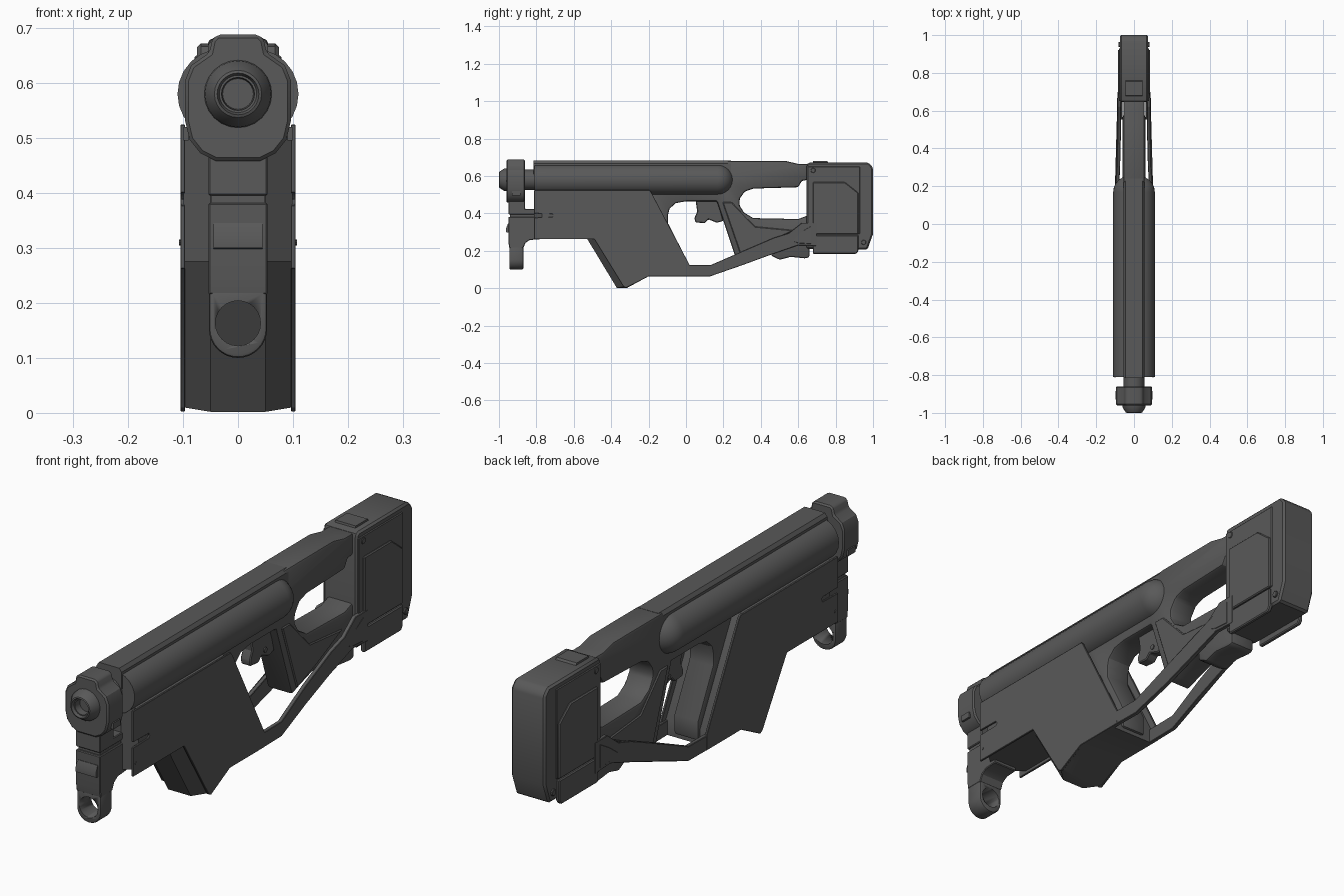
import bpy, bmesh
from math import sin, cos, pi, radians

dark = bpy.data.materials.new("dark_grey")
dark.diffuse_color = (0.1, 0.1, 0.1, 1)


def loft(name, axis, sections, bevel=0.0, segs=1):
    """Skin matching 2D outlines placed at positions along x (outline y,z) or y (outline x,z)."""
    bm = bmesh.new()
    loops = []
    for pos, pts in sections:
        loops.append([bm.verts.new((pos, a, b) if axis == 'x' else (a, pos, b)) for a, b in pts])
    n = len(loops[0])
    for p, q in zip(loops, loops[1:]):
        for i in range(n):
            j = (i + 1) % n
            bm.faces.new((p[i], p[j], q[j], q[i]))
    bm.faces.new(loops[0])
    bm.faces.new(loops[-1])
    bmesh.ops.recalc_face_normals(bm, faces=bm.faces)
    me = bpy.data.meshes.new(name)
    bm.to_mesh(me)
    bm.free()
    me.materials.append(dark)
    ob = bpy.data.objects.new(name, me)
    bpy.context.collection.objects.link(ob)
    bpy.ops.object.select_all(action='DESELECT')
    ob.select_set(True)
    bpy.context.view_layer.objects.active = ob
    if bevel:
        m = ob.modifiers.new("bevel", 'BEVEL')
        m.width, m.segments, m.limit_method = bevel, segs, 'ANGLE'
        m.angle_limit = radians(35)
        bpy.ops.object.modifier_apply(modifier=m.name)
    bpy.ops.object.shade_smooth_by_angle(angle=radians(30))
    return ob


def prism(name, axis, lo, hi, pts, bevel=0.0, segs=1):
    return loft(name, axis, [(lo, pts), (hi, pts)], bevel, segs)


def pair(name, inner, outer, pts, bevel=0.0):
    return [prism(f"{name}_{side}", 'x', s * inner, s * outer, pts, bevel)
            for s, side in ((1, "right"), (-1, "left"))]


def rect(a0, a1, b0, b1):
    return [(a0, b0), (a1, b0), (a1, b1), (a0, b1)]


def circle(r, cx=0.0, cz=0.58, n=24):
    return [(cx + r * cos(2 * pi * i / n), cz + r * sin(2 * pi * i / n)) for i in range(n)]


def stadium(r, off=0.027, cz=0.58, n=12):
    right = [(off + r * cos(t), cz + r * sin(t)) for t in (-pi / 2 + pi * i / n for i in range(n + 1))]
    return right + [(-x, 2 * cz - z) for x, z in right]


# Long rounded upper housing with a domed rear end
dome = [(0.17 + 0.083 * sin(t), stadium(0.083 * cos(t))) for t in (radians(a) for a in range(0, 90, 11))]
loft("upper_housing", 'y', [(-0.81, stadium(0.083))] + dome)
prism("top_rail", 'y', -0.815, 0.24,
      [(-0.055, 0.6), (0.055, 0.6), (0.055, 0.668), (0.045, 0.682), (-0.045, 0.682), (-0.055, 0.668)])

# Barrel neck, front collar and muzzle
loft("barrel", 'y', [(-0.78, circle(0.055)), (-0.955, circle(0.055)), (-0.955, circle(0.062)),
                     (-0.972, circle(0.06)), (-0.998, circle(0.043)), (-1.0, circle(0.038)),
                     (-0.988, circle(0.034)), (-0.988, circle(0.03)), (-0.96, circle(0.028))])
half = [(0.04, 0.458), (0.068, 0.472), (0.088, 0.497), (0.096, 0.53), (0.096, 0.605),
        (0.085, 0.632), (0.052, 0.655), (0.047, 0.678), (0.038, 0.688)]
prism("front_collar", 'y', -0.96, -0.86, half + [(-x, z) for x, z in reversed(half)], 0.006)
pair("collar_catch", 0.09, 0.099, rect(-0.93, -0.885, 0.495, 0.52))

# Front mount and ring below the collar
prism("front_mount_upper", 'x', -0.054, 0.054,
      [(-0.95, 0.395), (-0.81, 0.395), (-0.78, 0.425), (-0.86, 0.425), (-0.86, 0.47), (-0.95, 0.47)], 0.003)
prism("front_mount_core", 'x', -0.048, 0.048, rect(-0.94, -0.78, 0.37, 0.41))
prism("front_mount_lower", 'x', -0.054, 0.054,
      [(-0.95, 0.382), (-0.78, 0.382), (-0.78, 0.262), (-0.835, 0.258), (-0.858, 0.243),
       (-0.87, 0.215), (-0.945, 0.215), (-0.95, 0.25)], 0.003)
prism("mount_latch", 'x', -0.045, 0.045, [(-0.94, 0.345), (-0.952, 0.345), (-0.962, 0.32),
                                         (-0.962, 0.3), (-0.94, 0.296)])
arc = [(0.053 * cos(t), 0.153 + 0.053 * sin(t)) for t in (pi + pi * i / 16 for i in range(17))]
ring = prism("sling_ring", 'y', -0.945, -0.87, arc + [(0.053, 0.225), (-0.053, 0.225)], 0.007, 2)
cutter = prism("ring_cutter", 'y', -1.0, -0.8, circle(0.041, cz=0.163))
cutter.hide_render = True
cut = ring.modifiers.new("hole", 'BOOLEAN')
cut.operation, cut.object, cut.solver = 'DIFFERENCE', cutter, 'EXACT'
bpy.context.view_layer.objects.active = ring
bpy.ops.object.modifier_apply(modifier=cut.name)
bpy.data.objects.remove(cutter)

# Foregrip core: chamfered towards the middle at the front
mid = [(-0.81, 0.52), (-0.22, 0.52), (-0.01, 0.124), (-0.01, 0.064), (-0.2, 0.064),
       (-0.315, 0.002), (-0.37, 0.002), (-0.535, 0.275), (-0.81, 0.275)]
side = [(-0.77, 0.52), (-0.22, 0.52), (-0.01, 0.124), (-0.01, 0.064), (-0.2, 0.064),
        (-0.31, 0.01), (-0.325, 0.01), (-0.485, 0.275), (-0.77, 0.275)]
loft("foregrip_core", 'x', [(-0.099, side), (-0.05, mid), (0.05, mid), (0.099, side)])

# Thin side plates with a front slot
pair("side_plate", 0.096, 0.105,
     [(-0.812, 0.524), (-0.195, 0.524), (-0.185, 0.512), (0.02, 0.123), (0.02, 0.064), (-0.2, 0.064),
      (-0.32, 0.002), (-0.335, 0.01), (-0.49, 0.262), (-0.812, 0.262), (-0.812, 0.378),
      (-0.715, 0.38), (-0.708, 0.389), (-0.715, 0.398), (-0.812, 0.4)], 0.0015)
pair("plate_screw", 0.1, 0.107, circle(0.006, -0.795, 0.31, 10))

# Central frame: trigger opening, grip, thumbhole and upper stock bar in one outline
prism("frame", 'x', -0.055, 0.055,
      [(-0.25, 0.6), (0.18, 0.6), (0.22, 0.681), (0.53, 0.681), (0.6, 0.665), (0.66, 0.665),
       (0.66, 0.58), (0.62, 0.575), (0.6, 0.54), (0.36, 0.533), (0.315, 0.518), (0.288, 0.48),
       (0.285, 0.445), (0.31, 0.405), (0.36, 0.375), (0.6, 0.37), (0.64, 0.385), (0.66, 0.385),
       (0.66, 0.165), (0.635, 0.16), (0.56, 0.168), (0.5, 0.152), (0.455, 0.175), (0.45, 0.225), (0.3, 0.178),
       (0.265, 0.165), (0.165, 0.465), (0.0, 0.465), (-0.055, 0.455), (-0.088, 0.425),
       (-0.097, 0.39), (-0.095, 0.345), (0.0, 0.16), (0.0, 0.08), (-0.2, 0.08)], 0.01, 2)
pair("grip_panel", 0.05, 0.06, [(0.195, 0.46), (0.245, 0.46), (0.37, 0.33), (0.58, 0.31),
                               (0.42, 0.235), (0.29, 0.185)], 0.004)
prism("trigger", 'x', -0.022, 0.022,
      [(0.05, 0.48), (0.06, 0.41), (0.045, 0.375), (0.05, 0.352), (0.1, 0.348), (0.12, 0.368),
       (0.165, 0.35), (0.2, 0.36), (0.17, 0.48)], 0.004)
pair("trigger_pin", 0.02, 0.026, circle(0.01, 0.14, 0.385, 12))

# Side struts from foregrip to butt, easing inwards towards the rear
struts = pair("lower_strut", 0.088, 0.105,
              [(-0.02, 0.123), (0.13, 0.123), (0.3, 0.197), (0.47, 0.27), (0.55, 0.295), (0.62, 0.35),
               (0.7, 0.35), (0.7, 0.225), (0.6, 0.23), (0.45, 0.178), (0.3, 0.123),
               (0.13, 0.064), (-0.02, 0.064)], 0.002)
for ob in struts:
    for v in ob.data.vertices:
        ease = min(max((v.co.y - 0.1) / 0.25, 0), 1) * 0.018
        v.co.x -= ease if v.co.x > 0 else -ease
pair("strut_pad", 0.06, 0.089, [(0.55, 0.255), (0.61, 0.3), (0.67, 0.335), (0.67, 0.235), (0.6, 0.24)], 0.003)

# Butt: chamfered block with raised cheek panels
prism("butt_block", 'x', -0.075, 0.075,
      [(0.645, 0.21), (0.645, 0.66), (0.655, 0.672), (0.975, 0.672), (1.0, 0.645),
       (1.0, 0.29), (0.97, 0.207), (0.93, 0.207)], 0.014)
prism("butt_top_tab", 'x', -0.045, 0.045, [(0.675, 0.66), (0.68, 0.68), (0.755, 0.68), (0.77, 0.66)])
pair("butt_side_skin", 0.07, 0.079, rect(0.65, 0.93, 0.29, 0.65), 0.003)
pair("cheek_panel", 0.07, 0.086, [(0.678, 0.289), (0.678, 0.567), (0.85, 0.567), (0.922, 0.51),
                                 (0.922, 0.289)], 0.004)
pair("cheek_panel_lower", 0.068, 0.086, [(0.678, 0.284), (0.922, 0.284), (0.922, 0.2),
                                        (0.91, 0.184), (0.678, 0.184)], 0.004)
for tag, y, z in (("upper", 0.68, 0.63), ("lower", 0.95, 0.245)):
    pair(f"butt_screw_{tag}", 0.07, 0.082, circle(0.013, y, z, 12), 0.002)
